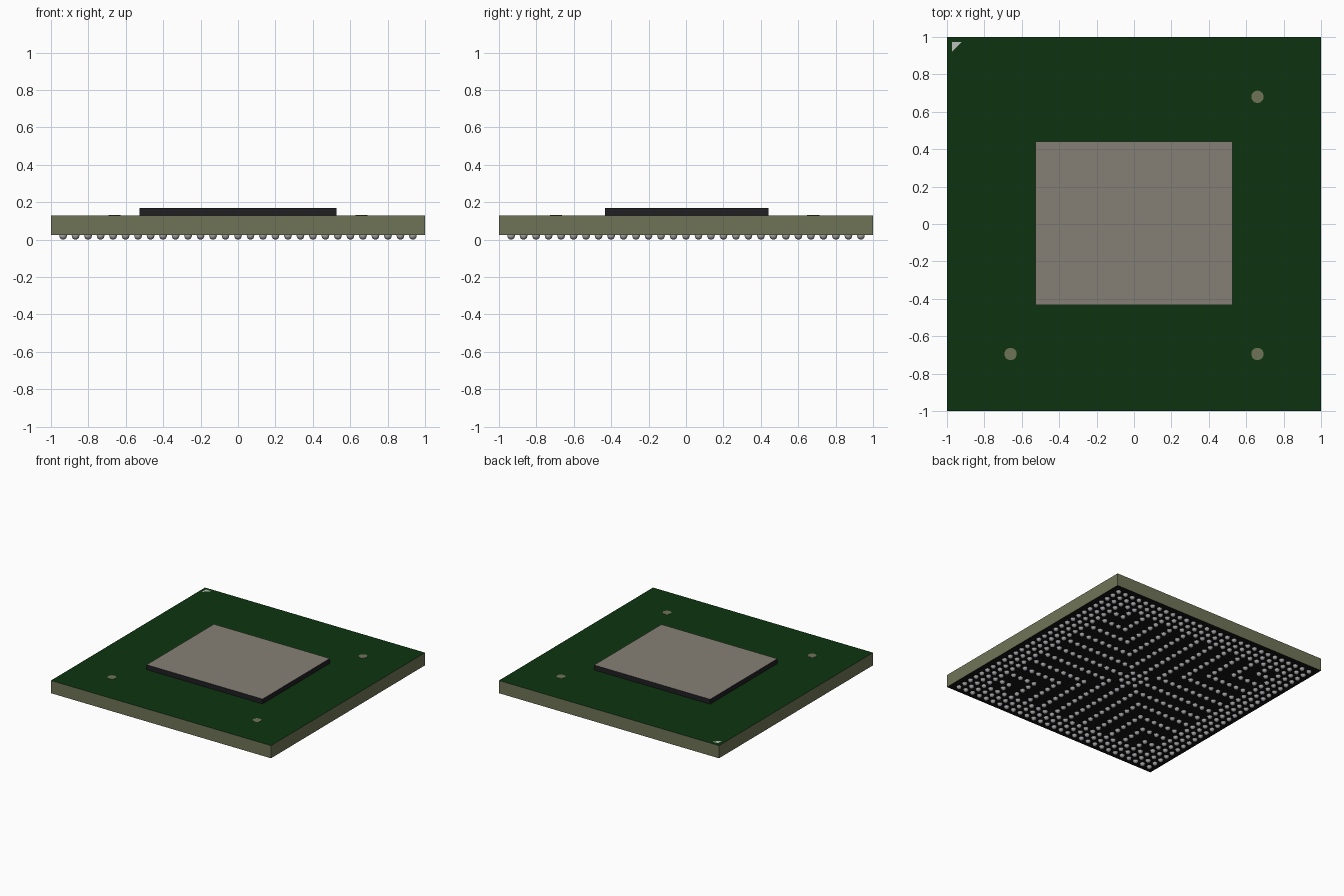
import bpy
import bmesh
from mathutils import Matrix, Vector

cube = bpy.data.objects.get("Cube")
if cube:
    bpy.data.objects.remove(cube, do_unlink=True)


def material(name, rgb):
    m = bpy.data.materials.new(name)
    m.use_nodes = True
    color = (*rgb, 1)
    m.diffuse_color = color
    m.node_tree.nodes["Principled BSDF"].inputs["Base Color"].default_value = color
    return m


green = material("green solder mask", (0.004, 0.034, 0.005))
olive = material("olive laminate", (0.16, 0.175, 0.095))
black = material("black underside", (0.007, 0.007, 0.007))
dark = material("dark silicon", (0.014, 0.014, 0.016))
taupe = material("taupe die face", (0.24, 0.216, 0.178))
silver = material("silver solder", (0.36, 0.36, 0.38))
white = material("pale marking", (0.5, 0.52, 0.5))

BOARD_BOTTOM, BOARD_TOP, DIE_TOP = 0.024, 0.128, 0.168


def add_object(name, bm, mats):
    mesh = bpy.data.meshes.new(name)
    bm.to_mesh(mesh)
    bm.free()
    for m in mats:
        mesh.materials.append(m)
    obj = bpy.data.objects.new(name, mesh)
    bpy.context.collection.objects.link(obj)
    return obj


def box(name, size, center, mats):
    """Box whose materials are given as sides, top, bottom."""
    bm = bmesh.new()
    bmesh.ops.create_cube(bm, size=1)
    bmesh.ops.scale(bm, vec=size, verts=bm.verts)
    bmesh.ops.translate(bm, vec=center, verts=bm.verts)
    bm.normal_update()
    for f in bm.faces:
        f.material_index = 1 if f.normal.z > 0.5 else 2 if f.normal.z < -0.5 else 0
    return add_object(name, bm, mats)


# Circuit board and silicon die
box("board", (2, 2, BOARD_TOP - BOARD_BOTTOM),
    (0, 0, (BOARD_TOP + BOARD_BOTTOM) / 2), (olive, green, black))
box("die", (1.054, 0.874, DIE_TOP - BOARD_TOP),
    (0, 0.003, (DIE_TOP + BOARD_TOP) / 2), (dark, taupe, dark))

# Round alignment marks
for name, x, y in (("back_left_mark", 0.66, 0.68),
                   ("front_left_mark", 0.66, -0.695),
                   ("front_right_mark", -0.66, -0.695)):
    bm = bmesh.new()
    bmesh.ops.create_cone(bm, cap_ends=True, segments=24, radius1=0.033,
                          radius2=0.033, depth=0.003,
                          matrix=Matrix.Translation((x, y, BOARD_TOP + 0.001)))
    add_object(name, bm, [olive])

# Corner triangle
bm = bmesh.new()
corner = [bm.verts.new((x, y, BOARD_TOP + 0.002))
          for x, y in ((-0.973, 0.973), (-0.973, 0.92), (-0.92, 0.973))]
bm.faces.new(corner)
add_object("corner_triangle", bm, [white])

# Solder balls: full outer rings, then spaced rows running toward the middle
HALF, PITCH, RADIUS = 14, 0.0668, 0.0205


def has_ball(i, j):
    far, near = max(abs(i), abs(j)), min(abs(i), abs(j))
    return far > HALF - 3 or far <= 1 or near % 2 == 0


bm = bmesh.new()
bmesh.ops.create_uvsphere(bm, u_segments=12, v_segments=8, radius=RADIUS)
ball = bpy.data.meshes.new("ball_template")
bm.to_mesh(ball)
bm.free()

bm = bmesh.new()
for i in range(-HALF, HALF + 1):
    for j in range(-HALF, HALF + 1):
        if has_ball(i, j):
            start = len(bm.verts)
            bm.from_mesh(ball)
            bm.verts.ensure_lookup_table()
            offset = Vector((i * PITCH, j * PITCH, RADIUS))
            for v in bm.verts[start:]:
                v.co += offset
for f in bm.faces:
    f.smooth = True
add_object("solder_balls", bm, [silver])
bpy.data.meshes.remove(ball)
